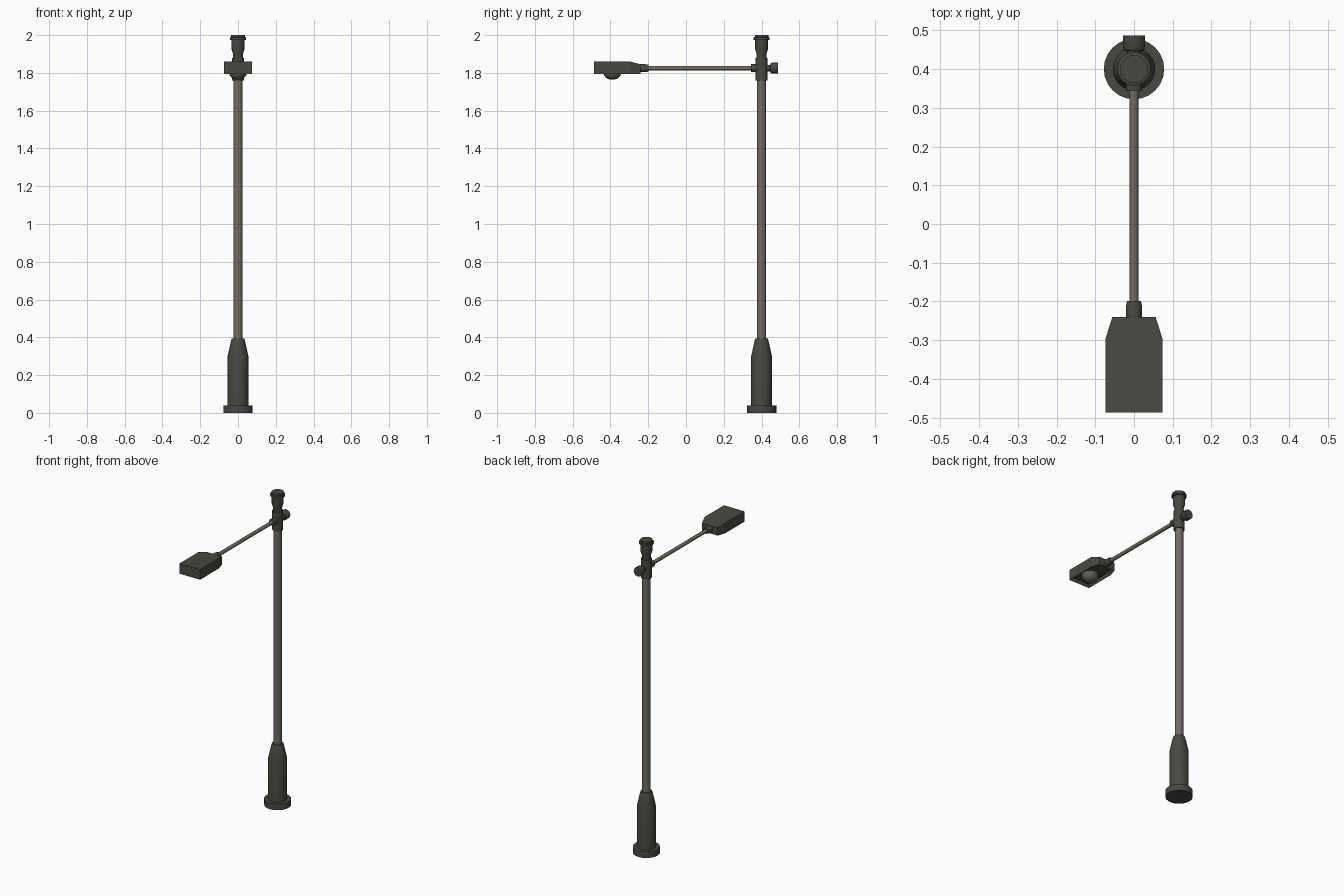
import bpy, bmesh, math
from mathutils import Matrix, Vector

if "Cube" in bpy.data.objects:
    bpy.data.objects.remove(bpy.data.objects["Cube"])

POLE_Y, ARM_Z = 0.4, 1.825


def material(name, rgb):
    m = bpy.data.materials.new(name)
    m.diffuse_color = (*rgb, 1)
    m.use_nodes = True
    m.node_tree.nodes["Principled BSDF"].inputs["Base Color"].default_value = m.diffuse_color
    return m


dark = material("dark grey metal", (0.066, 0.066, 0.054))
tan = material("weathered tan metal", (0.17, 0.15, 0.122))
glass = material("dull lamp glass", (0.11, 0.105, 0.088))


def finish(name, bm, mat, angle=35):
    bmesh.ops.recalc_face_normals(bm, faces=bm.faces)
    me = bpy.data.meshes.new(name)
    bm.to_mesh(me)
    bm.free()
    me.materials.append(mat)
    ob = bpy.data.objects.new(name, me)
    bpy.context.collection.objects.link(ob)
    bpy.ops.object.select_all(action='DESELECT')
    ob.select_set(True)
    bpy.context.view_layer.objects.active = ob
    bpy.ops.object.shade_smooth_by_angle(angle=math.radians(angle))
    return ob


def lathe(name, profile, mat, matrix, sides=20):
    """Closed solid of revolution from (radius, height) pairs."""
    bm = bmesh.new()
    rings = []
    for r, h in profile:
        rings.append([bm.verts.new((r * math.cos(2 * math.pi * i / sides),
                                    r * math.sin(2 * math.pi * i / sides), h))
                      for i in range(sides)])
    for a, b in zip(rings, rings[1:]):
        for i in range(sides):
            j = (i + 1) % sides
            bm.faces.new((a[i], a[j], b[j], b[i]))
    bm.faces.new(rings[0])
    bm.faces.new(rings[-1])
    bm.transform(matrix)
    return finish(name, bm, mat)


upright = Matrix.Translation((0, POLE_Y, 0))
# local height becomes world y for everything along the arm
along_y = Matrix.Translation((0, 0, ARM_Z)) @ Matrix.Rotation(math.radians(-90), 4, 'X')

# Post
lathe("base", [(0.078, 0), (0.078, 0.04), (0.055, 0.04), (0.055, 0.30),
               (0.036, 0.385), (0.033, 0.393), (0.022, 0.393)], dark, upright, 24)
lathe("pole", [(0.0245, 0.38), (0.0245, 1.77)], tan, upright)
lathe("top_collar", [(0.032, 1.76), (0.032, 1.88), (0.026, 1.88), (0.026, 1.90),
                     (0.034, 1.925), (0.034, 1.973), (0.043, 1.975),
                     (0.043, 1.988), (0.036, 1.99), (0.036, 2.0)], dark, upright)

# Arm with its fittings
lathe("arm", [(0.0115, -0.21), (0.0115, 0.38)], tan, along_y, 16)
lathe("arm_socket", [(0.021, 0.343), (0.021, 0.40)], dark, along_y)
lathe("back_knob", [(0.018, 0.40), (0.018, 0.446), (0.025, 0.448),
                    (0.029, 0.456), (0.029, 0.487)], dark, along_y)
lathe("lamp_socket", [(0.021, -0.26), (0.021, -0.215), (0.018, -0.199)], dark, along_y)

# Lamp housing: plan outline extruded, rear top edge lowered, hollow underside
bm = bmesh.new()
outline = [(-0.073, -0.487), (0.073, -0.487), (0.073, -0.295),
           (0.056, -0.24), (-0.056, -0.24), (-0.073, -0.295)]
bottom = bm.faces.new([bm.verts.new((x, y, 1.795)) for x, y in outline])
ext = bmesh.ops.extrude_face_region(bm, geom=[bottom], use_keep_orig=True)
for v in ext["geom"]:
    if isinstance(v, bmesh.types.BMVert):
        v.co.z = 1.845 if v.co.y > -0.25 else 1.86
bmesh.ops.recalc_face_normals(bm, faces=bm.faces)
under = min(bm.faces, key=lambda f: f.calc_center_median().z)
bmesh.ops.inset_region(bm, faces=[under], thickness=0.01)
for v in under.verts:
    v.co.z += 0.02
finish("lamp_housing", bm, dark, 10)

# Bulb: low dome hanging in the housing
dome = [(0.048 * math.cos(t), 1.803 - 0.04 * math.sin(t))
        for t in [math.radians(a) for a in (0, 22, 44, 62, 78)]]
lathe("lamp_bulb", [(0.048, 1.82)] + dome, glass,
      Matrix.Translation((0, -0.39, 0)))
